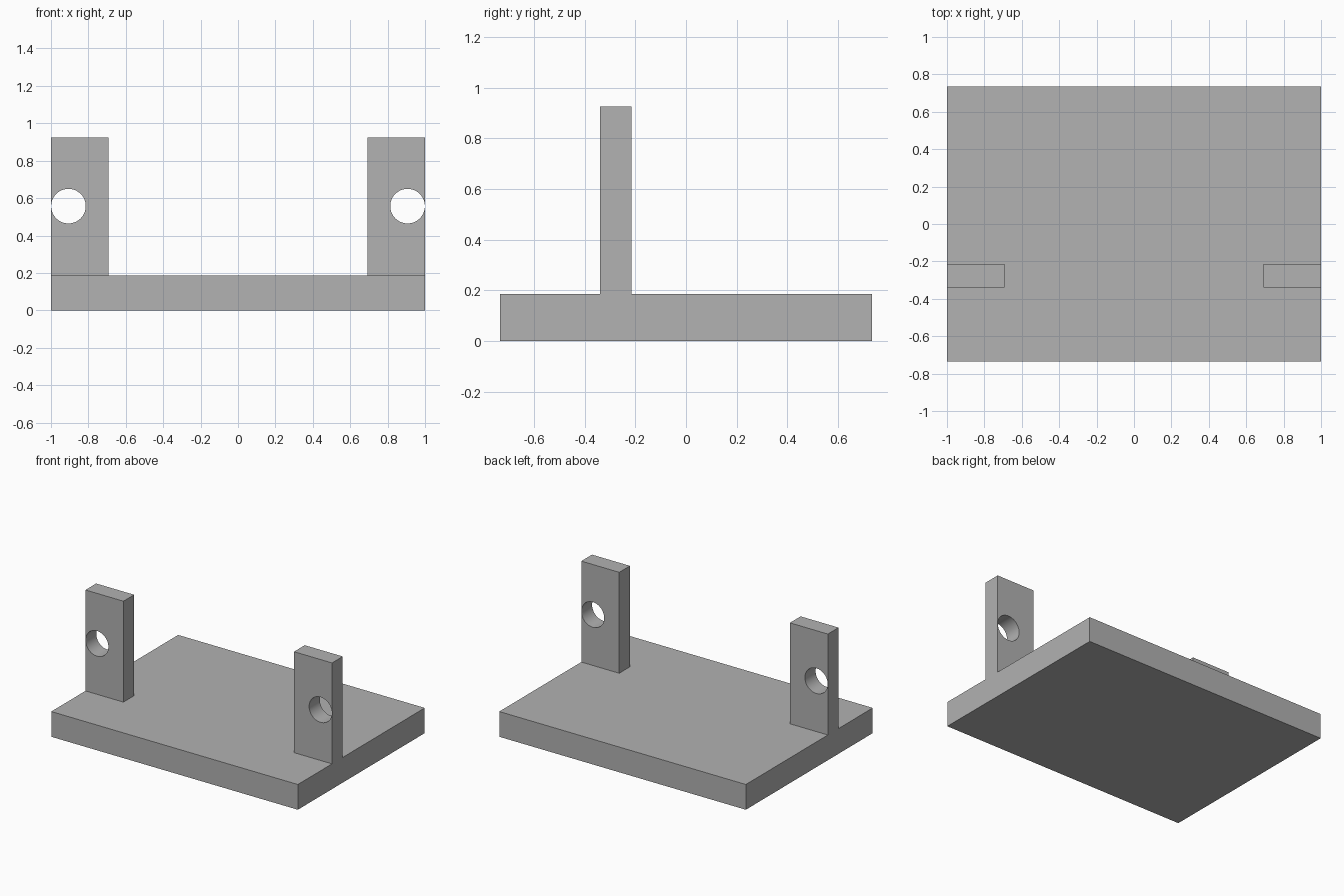
import bpy
import math

default = bpy.data.objects.get("Cube")
if default:
    bpy.data.objects.remove(default, do_unlink=True)

# Single grey finish
grey = bpy.data.materials.new("plain_grey")
grey.use_nodes = True
colour = (0.445, 0.445, 0.445, 1)
grey.diffuse_color = colour
grey.node_tree.nodes["Principled BSDF"].inputs["Base Color"].default_value = colour

BASE_TOP = 0.185
POST_TOP = 0.925
POST_FRONT, POST_BACK = -0.339, -0.215
POST_INNER = 0.692
HOLE_X, HOLE_Z, HOLE_RADIUS = 0.9065, 0.557, 0.0925


def box(name, low, high):
    """Axis-aligned box between two corners."""
    centre = [(a + b) / 2 for a, b in zip(low, high)]
    bpy.ops.mesh.primitive_cube_add(size=1, location=centre)
    obj = bpy.context.object
    obj.name = obj.data.name = name
    obj.scale = [b - a for a, b in zip(low, high)]
    bpy.ops.object.transform_apply(location=False, rotation=False, scale=True)
    obj.data.materials.append(grey)
    return obj


def drill(obj, x, y, z):
    """Cut a round hole through the part from front to back."""
    bpy.ops.mesh.primitive_cylinder_add(
        vertices=64, radius=HOLE_RADIUS, depth=0.5,
        location=(x, y, z), rotation=(math.pi / 2, 0, 0))
    cutter = bpy.context.object
    cutter.data.materials.append(grey)
    cut = obj.modifiers.new("hole", 'BOOLEAN')
    cut.operation = 'DIFFERENCE'
    cut.solver = 'EXACT'
    cut.object = cutter
    cutter.select_set(False)
    obj.select_set(True)
    bpy.context.view_layer.objects.active = obj
    bpy.ops.object.modifier_apply(modifier=cut.name)
    bpy.data.objects.remove(cutter, do_unlink=True)
    bpy.ops.object.shade_smooth_by_angle(angle=math.radians(30))


# Flat base slab
box("base_plate", (-1, -0.735, 0), (1, 0.735, BASE_TOP))

# Upright posts, each with a hole close to its outer edge
for side, name in ((1, "left_post"), (-1, "right_post")):
    x_low, x_high = sorted((side * POST_INNER, side))
    post = box(name, (x_low, POST_FRONT, BASE_TOP), (x_high, POST_BACK, POST_TOP))
    drill(post, side * HOLE_X, (POST_FRONT + POST_BACK) / 2, HOLE_Z)
